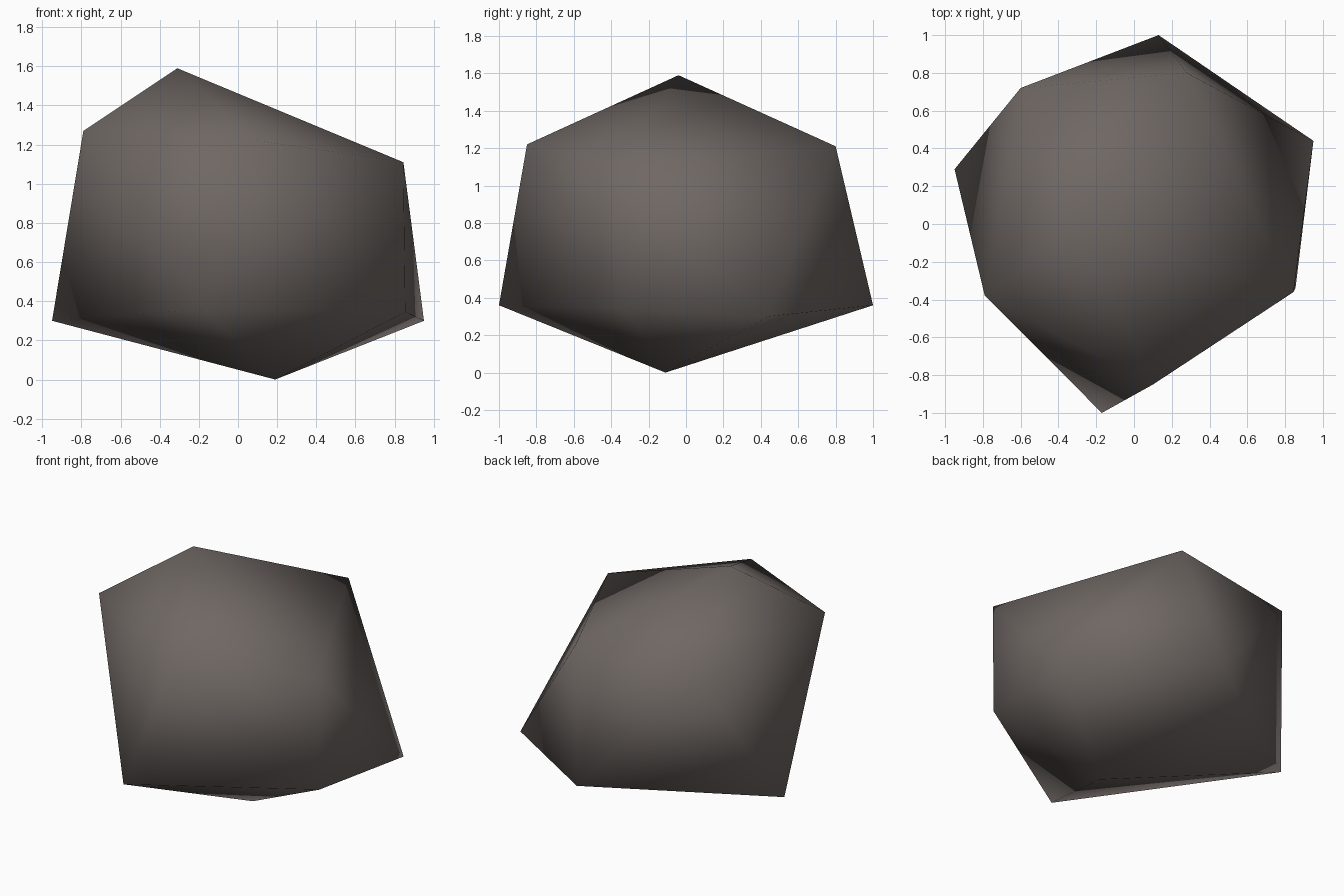
import bpy, bmesh

if "Cube" in bpy.data.objects:
    bpy.data.objects.remove(bpy.data.objects["Cube"])

# Grey rock colour
stone = bpy.data.materials.new("dark grey stone")
stone.diffuse_color = (0.158, 0.136, 0.126, 1)
stone.use_nodes = True
stone.node_tree.nodes["Principled BSDF"].inputs["Base Color"].default_value = stone.diffuse_color

# Irregular twelve-point boulder: two staggered rings of five between two poles
lower_ring = [(0.855, -0.34, 0.345), (0.95, 0.44, 0.30), (0.13, 1.0, 0.36),
              (-0.95, 0.29, 0.30), (-0.17, -1.0, 0.36)]
upper_ring = [(0.845, -0.36, 1.11), (0.28, 0.80, 1.21), (-0.60, 0.72, 1.135),
              (-0.79, -0.38, 1.27), (0.10, -0.85, 1.22)]

bm = bmesh.new()
bottom = bm.verts.new((0.19, -0.11, 0.0))
top = bm.verts.new((-0.31, -0.04, 1.59))
low = [bm.verts.new(p) for p in lower_ring]
up = [bm.verts.new(p) for p in upper_ring]

for i in range(5):
    j = (i + 1) % 5
    bm.faces.new((bottom, low[j], low[i]))   # underside
    bm.faces.new((low[i], low[j], up[i]))    # sides
    bm.faces.new((low[j], up[j], up[i]))
    bm.faces.new((up[i], up[j], top))        # crown

bmesh.ops.recalc_face_normals(bm, faces=bm.faces)
for f in bm.faces:
    f.smooth = True

mesh = bpy.data.meshes.new("rock")
bm.to_mesh(mesh)
bm.free()
mesh.materials.append(stone)
rock = bpy.data.objects.new("rock", mesh)
bpy.context.collection.objects.link(rock)
